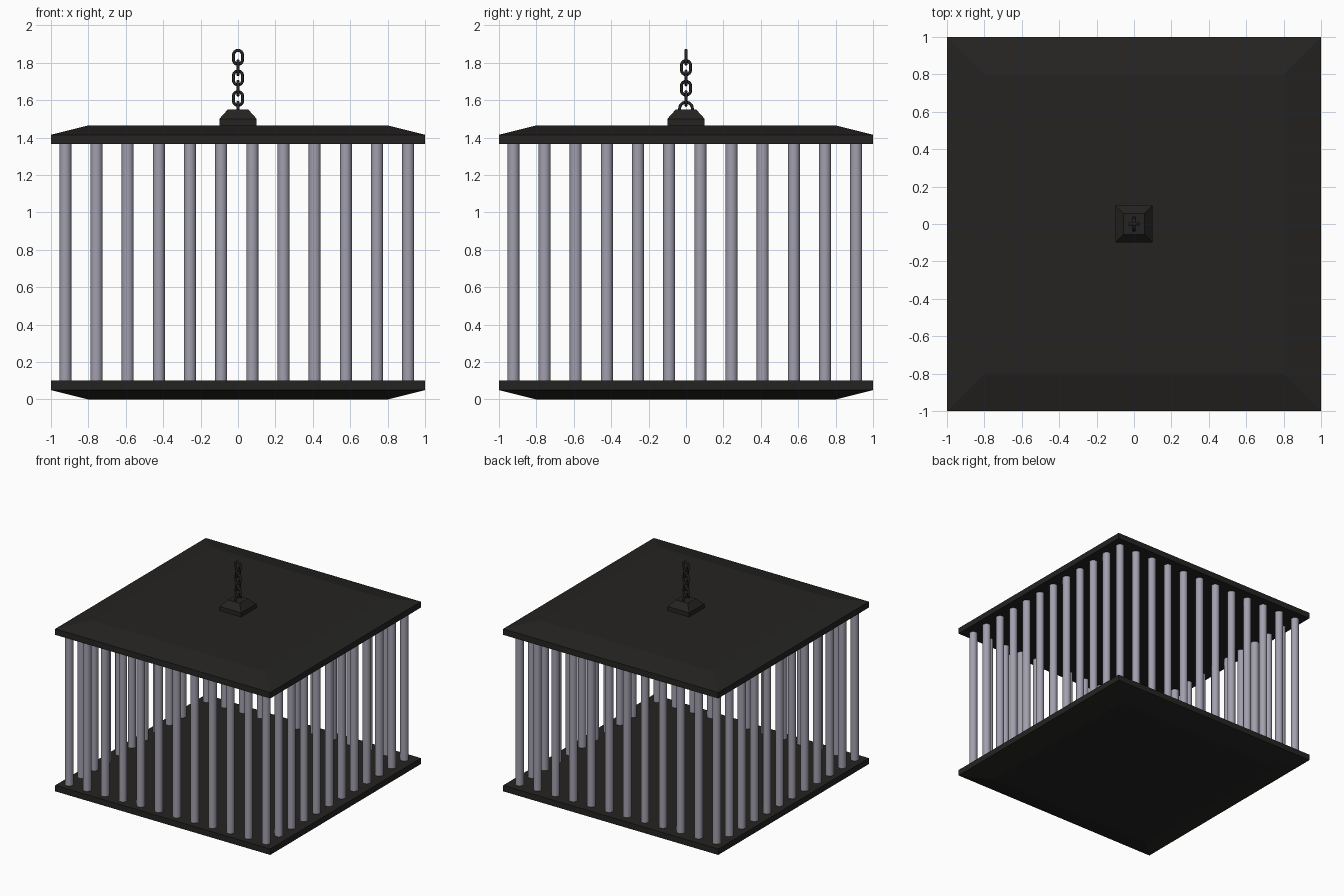
import bpy, math

if "Cube" in bpy.data.objects:
    bpy.data.objects.remove(bpy.data.objects["Cube"])


def material(name, color):
    m = bpy.data.materials.new(name)
    m.diffuse_color = color
    m.use_nodes = True
    m.node_tree.nodes["Principled BSDF"].inputs["Base Color"].default_value = m.diffuse_color
    return m


dark = material("dark_iron", (0.018, 0.017, 0.016, 1))
steel = material("bar_steel", (0.36, 0.35, 0.42, 1))


def square_loft(name, rings):
    """Stack of squares given as (z, half width), capped at both ends."""
    verts, faces = [], []
    for z, h in rings:
        verts += [(-h, -h, z), (h, -h, z), (h, h, z), (-h, h, z)]
    for k in range(len(rings) - 1):
        for i in range(4):
            a, b = 4 * k + i, 4 * k + (i + 1) % 4
            faces.append((a, b, b + 4, a + 4))
    n = len(verts)
    faces += [(3, 2, 1, 0), (n - 4, n - 3, n - 2, n - 1)]
    me = bpy.data.meshes.new(name)
    me.from_pydata(verts, [], faces)
    ob = bpy.data.objects.new(name, me)
    bpy.context.collection.objects.link(ob)
    me.materials.append(dark)
    return ob


def chain_ring(name, z, radius, tube, stretch, along_x):
    """Upright ring, its halves pulled apart vertically to make a link."""
    bpy.ops.mesh.primitive_torus_add(major_segments=24, minor_segments=10,
                                     major_radius=radius, minor_radius=tube)
    ob = bpy.context.object
    ob.name = name
    for v in ob.data.vertices:
        x, y, d = v.co
        shift = stretch if y > 1e-4 else -stretch if y < -1e-4 else 0
        up = y + shift
        v.co = (x, -d, up) if along_x else (d, x, up)
    ob.location.z = z
    ob.data.materials.append(dark)
    bpy.ops.object.shade_smooth_by_angle(angle=math.radians(40))


# Floor, roof and chain mount
square_loft("floor_plate", [(0, 0.8), (0.05, 1), (0.1, 1)])
square_loft("roof_plate", [(1.365, 1), (1.415, 1), (1.465, 0.8)])
square_loft("chain_mount", [(1.465, 0.1), (1.5, 0.1), (1.55, 0.055)])

# Bars around the perimeter
first, last, count = -0.923, 0.91, 12
steps = [first + (last - first) * i / (count - 1) for i in range(count)]
spots = [(x, y) for x in steps for y in steps
         if x in (first, steps[-1]) or y in (first, steps[-1])]
bar_mesh = None
for i, (x, y) in enumerate(spots):
    if bar_mesh is None:
        bpy.ops.mesh.primitive_cylinder_add(vertices=24, radius=0.032, depth=1.275)
        bar = bpy.context.object
        bar_mesh = bar.data
        bar_mesh.materials.append(steel)
        bpy.ops.object.shade_smooth_by_angle(angle=math.radians(40))
    else:
        bar = bpy.data.objects.new("bar", bar_mesh)
        bpy.context.collection.objects.link(bar)
    bar.name = f"bar_{i + 1}"
    bar.location = (x, y, 0.7325)

# Anchor loop half sunk in the mount, then alternating links
chain_ring("anchor_loop", 1.555, 0.034, 0.008, 0, False)
for i in range(5):
    chain_ring(f"chain_link_{i + 1}", 1.609 + 0.055 * i, 0.024, 0.008, 0.013, i % 2 == 0)
